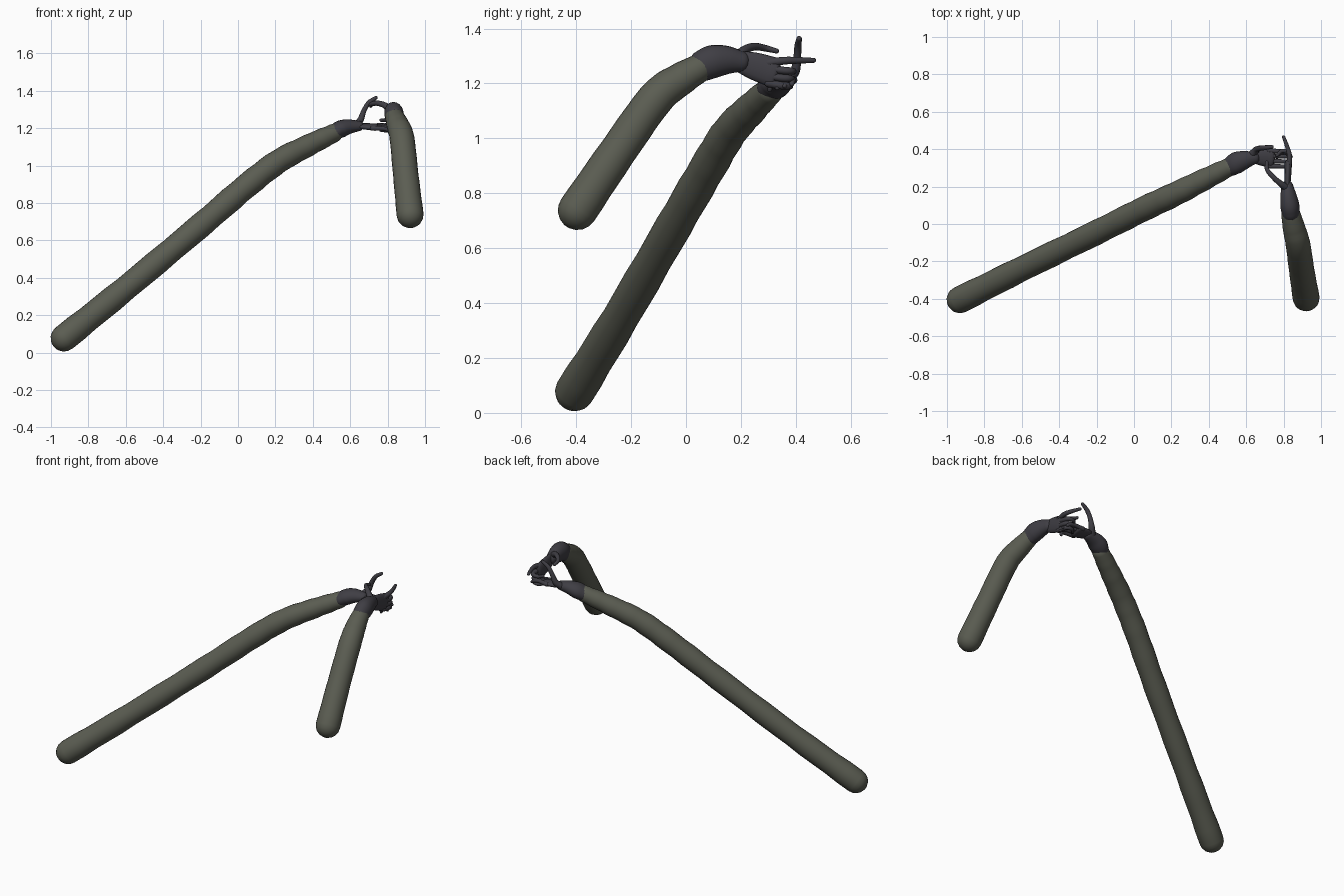
import bpy, bmesh, math
from mathutils import Vector


def material(name, col):
    m = bpy.data.materials.new(name)
    m.diffuse_color = (*col, 1)
    return m


CLOTH = material("olive_grey_cloth", (0.105, 0.11, 0.085))
GLOVE = material("charcoal_glove", (0.05, 0.048, 0.058))


def spline(pts, steps):
    """Smooth path through (x, y, z, radius) points."""
    p = [Vector(q) for q in pts]
    p = [2 * p[0] - p[1]] + p + [2 * p[-1] - p[-2]]
    out = []
    for i in range(1, len(p) - 2):
        a, b, c, d = p[i - 1:i + 3]
        for s in range(steps):
            t = s / steps
            out.append(0.5 * (2 * b + (c - a) * t + (2 * a - 5 * b + 4 * c - d) * t * t
                              + (3 * b - a - 3 * c + d) * t ** 3))
    return out + [p[-2]]


def tube(name, pts, mat, side=(0.31, 0.9, 0.2), flat=1.0, steps=5, sides=14, wobble=0.0):
    """Round-ended tube; flat squeezes it across the side axis."""
    path = spline(pts, steps)
    n = len(path)
    pos = [q.to_3d() for q in path]
    rad = [q[3] * (1 + wobble * math.sin(i * 2.1)) for i, q in enumerate(path)]
    dirs = [(pos[min(i + 1, n - 1)] - pos[max(i - 1, 0)]).normalized() for i in range(n)]
    caps = [math.radians(a) for a in (80, 60, 40, 20)]
    thick = min(1.0, flat)
    rings = [(pos[0] - dirs[0] * rad[0] * thick * math.sin(a), dirs[0], rad[0] * math.cos(a)) for a in caps]
    rings += list(zip(pos, dirs, rad))
    rings += [(pos[-1] + dirs[-1] * rad[-1] * thick * math.sin(a), dirs[-1], rad[-1] * math.cos(a))
              for a in reversed(caps)]
    bm = bmesh.new()
    loops = []
    for c, d, r in rings:
        u = Vector(side)
        u = (u - d * u.dot(d)).normalized()
        v = d.cross(u)
        loops.append([bm.verts.new(c + u * r * math.cos(k * math.tau / sides)
                                   + v * r * flat * math.sin(k * math.tau / sides))
                      for k in range(sides)])
    for a, b in zip(loops, loops[1:]):
        for k in range(sides):
            j = (k + 1) % sides
            bm.faces.new((a[k], a[j], b[j], b[k]))
    bm.faces.new(loops[0][::-1])
    bm.faces.new(loops[-1])
    bmesh.ops.recalc_face_normals(bm, faces=bm.faces)
    for f in bm.faces:
        f.smooth = True
    me = bpy.data.meshes.new(name)
    bm.to_mesh(me)
    bm.free()
    me.materials.append(mat)
    ob = bpy.data.objects.new(name, me)
    bpy.context.collection.objects.link(ob)
    return ob


# Sleeves
tube("long_sleeve", [(-0.93, -0.405, 0.078, 0.072), (-0.6, -0.24, 0.345, 0.067),
                     (-0.2, -0.045, 0.68, 0.066), (0.05, 0.08, 0.895, 0.066),
                     (0.22, 0.16, 1.025, 0.064), (0.38, 0.24, 1.11, 0.058),
                     (0.51, 0.305, 1.173, 0.05)], CLOTH, sides=24, wobble=0.025)
tube("short_sleeve", [(0.92, -0.395, 0.738, 0.072), (0.897, -0.25, 0.95, 0.068),
                      (0.877, -0.11, 1.145, 0.066), (0.855, -0.02, 1.215, 0.06),
                      (0.837, 0.06, 1.262, 0.05)], CLOTH, side=(1, 0, 0), sides=24, wobble=0.01)

# Long arm: cuff and flat palm
tube("long_arm_cuff", [(0.52, 0.31, 1.18, 0.054), (0.55, 0.328, 1.196, 0.058),
                       (0.59, 0.342, 1.208, 0.05), (0.645, 0.355, 1.212, 0.034)],
     GLOVE, flat=0.8, sides=18)
tube("long_arm_palm", [(0.64, 0.357, 1.212, 0.033), (0.68, 0.357, 1.21, 0.045),
                       (0.735, 0.352, 1.206, 0.052)], GLOVE, side=(0, 1, 0.15), flat=0.36)
# Long arm: fingers and raised thumb
for i in range(4):
    y = 0.392 - i * 0.027
    reach = (0.84, 0.85, 0.845, 0.82)[i]
    tube(f"long_arm_finger_{i + 1}",
         [(0.72, y, 1.212 - i * 0.004, 0.014), (0.775, y - 0.003, 1.216 - i * 0.006, 0.012),
          (0.81, y - 0.004, 1.21 - i * 0.007, 0.011), (reach - 0.01, y - 0.006, 1.198 - i * 0.007, 0.009)],
         GLOVE, sides=10, steps=4, side=(0, 1, 0))
tube("long_arm_thumb", [(0.63, 0.37, 1.215, 0.022), (0.655, 0.397, 1.245, 0.018),
                        (0.674, 0.405, 1.295, 0.014), (0.70, 0.408, 1.337, 0.013),
                        (0.737, 0.412, 1.363, 0.01)], GLOVE, side=(0, 1, 0), sides=10)

# Short arm: cuff and upright palm
tube("short_arm_cuff", [(0.838, 0.062, 1.265, 0.057), (0.833, 0.10, 1.28, 0.06),
                        (0.826, 0.15, 1.285, 0.052), (0.82, 0.20, 1.28, 0.038)],
     GLOVE, side=(0, -0.3, 1), flat=0.85, sides=18)
tube("short_arm_palm", [(0.82, 0.20, 1.279, 0.04), (0.822, 0.25, 1.263, 0.05),
                        (0.825, 0.32, 1.24, 0.055)], GLOVE, side=(0, 0.3, 1), flat=0.36)
# Short arm: pointing finger, curled fingers and thumb
tube("short_arm_pointing_finger", [(0.826, 0.30, 1.275, 0.016), (0.832, 0.36, 1.283, 0.014),
                                   (0.82, 0.41, 1.284, 0.012), (0.80, 0.465, 1.284, 0.009)],
     GLOVE, side=(0, 0, 1), sides=10)
for i in range(3):
    z = 1.255 - i * 0.027
    y = 0.385 - i * 0.006
    tube(f"short_arm_curled_finger_{i + 1}",
         [(0.826, 0.30, z, 0.015), (0.832, y - 0.03, z - 0.008, 0.014),
          (0.822, y, z - 0.01, 0.013), (0.79, y + 0.005, z - 0.012, 0.011),
          (0.765, y - 0.018, z - 0.012, 0.009)],
         GLOVE, side=(0, 0, 1), sides=10, steps=4)
tube("short_arm_thumb", [(0.82, 0.19, 1.295, 0.022), (0.785, 0.215, 1.322, 0.017),
                         (0.745, 0.25, 1.334, 0.014), (0.712, 0.29, 1.328, 0.012),
                         (0.71, 0.33, 1.318, 0.009)], GLOVE, side=(0, 0, 1), sides=10)
